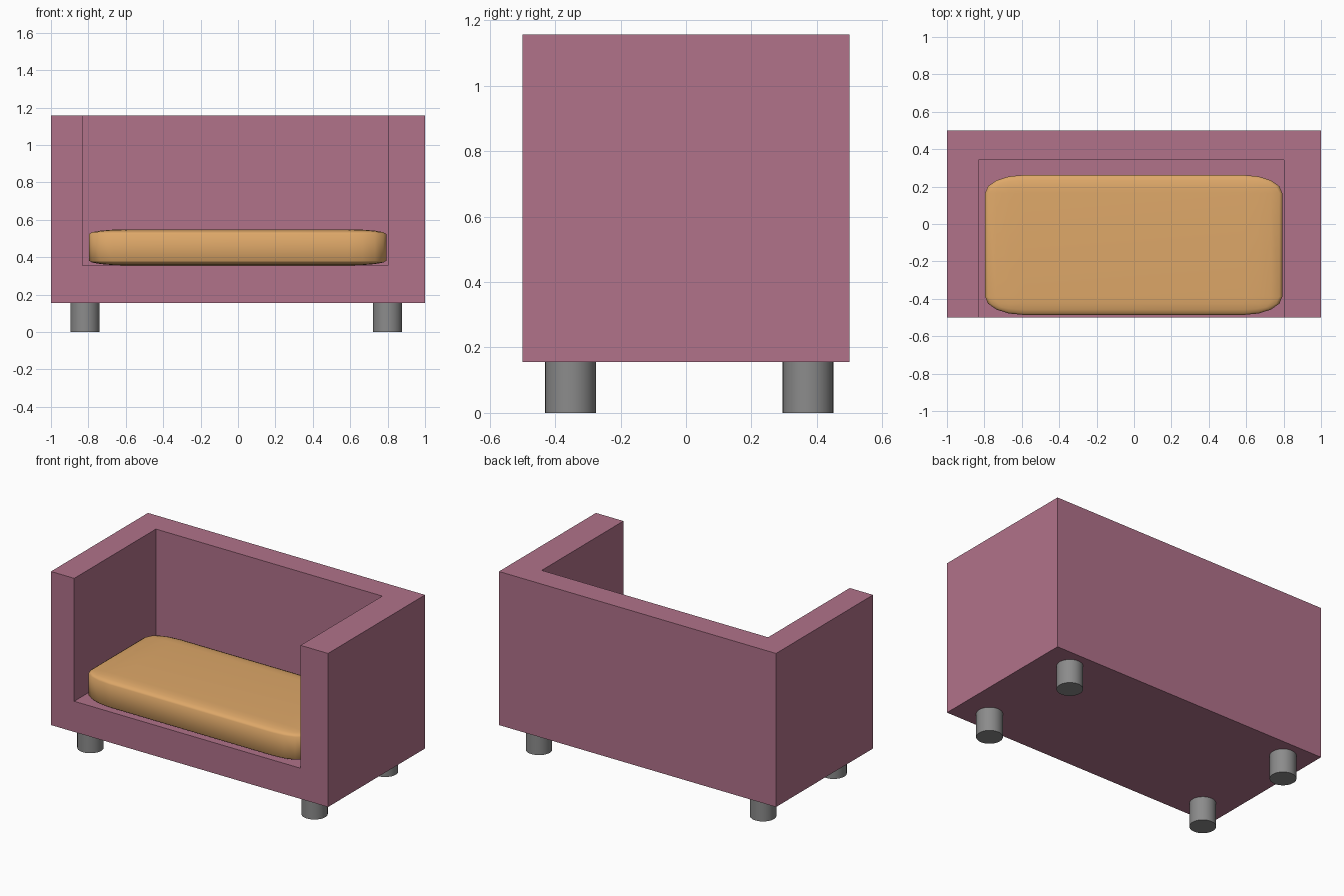
import bpy, bmesh

if "Cube" in bpy.data.objects:
    bpy.data.objects.remove(bpy.data.objects["Cube"])


def material(name, rgb):
    m = bpy.data.materials.new(name)
    m.diffuse_color = (*rgb, 1)
    m.use_nodes = True
    m.node_tree.nodes["Principled BSDF"].inputs["Base Color"].default_value = m.diffuse_color
    return m


MAUVE = material("mauve fabric", (0.44, 0.168, 0.255))
TAN = material("tan cushion", (0.73, 0.39, 0.14))
GREY = material("grey legs", (0.26, 0.26, 0.26))


def box(name, lo, hi, mat, bevel=0.0, segments=3):
    """Box between two corners; bevel is relative to each half size."""
    bm = bmesh.new()
    bmesh.ops.create_cube(bm, size=2)
    if bevel:
        bmesh.ops.bevel(bm, geom=bm.edges[:], offset=bevel, segments=segments,
                        profile=0.5, affect='EDGES')
    for v in bm.verts:
        for i in range(3):
            v.co[i] = (lo[i] + hi[i]) / 2 + v.co[i] * (hi[i] - lo[i]) / 2
    for f in bm.faces:
        f.smooth = bevel > 0
    me = bpy.data.meshes.new(name)
    bm.to_mesh(me)
    bm.free()
    me.materials.append(mat)
    ob = bpy.data.objects.new(name, me)
    bpy.context.collection.objects.link(ob)
    return ob


# Sofa body: a block with the seat recess cut out of the front and top
body = box("sofa_body", (-1, -0.5, 0.155), (1, 0.5, 1.157), MAUVE)
recess = box("recess_cutter", (-0.832, -0.7, 0.355), (0.802, 0.342, 1.4), MAUVE)
cut = body.modifiers.new("recess", 'BOOLEAN')
cut.operation = 'DIFFERENCE'
cut.solver = 'EXACT'
cut.object = recess
bpy.context.view_layer.objects.active = body
body.select_set(True)
bpy.ops.object.modifier_apply(modifier=cut.name)
bpy.data.objects.remove(recess)

# Soft seat cushion
box("seat_cushion", (-0.796, -0.486, 0.356), (0.793, 0.262, 0.549), TAN,
    bevel=0.26, segments=4)

# Four round legs
for side, x in (("left", -0.818), ("right", 0.80)):
    for end, y in (("front", -0.353), ("back", 0.373)):
        bpy.ops.mesh.primitive_cylinder_add(vertices=32, radius=0.078, depth=0.155,
                                            location=(x, y, 0.0775))
        leg = bpy.context.object
        leg.name = f"{end}_{side}_leg"
        leg.data.materials.append(GREY)
        bpy.ops.object.shade_smooth_by_angle()
